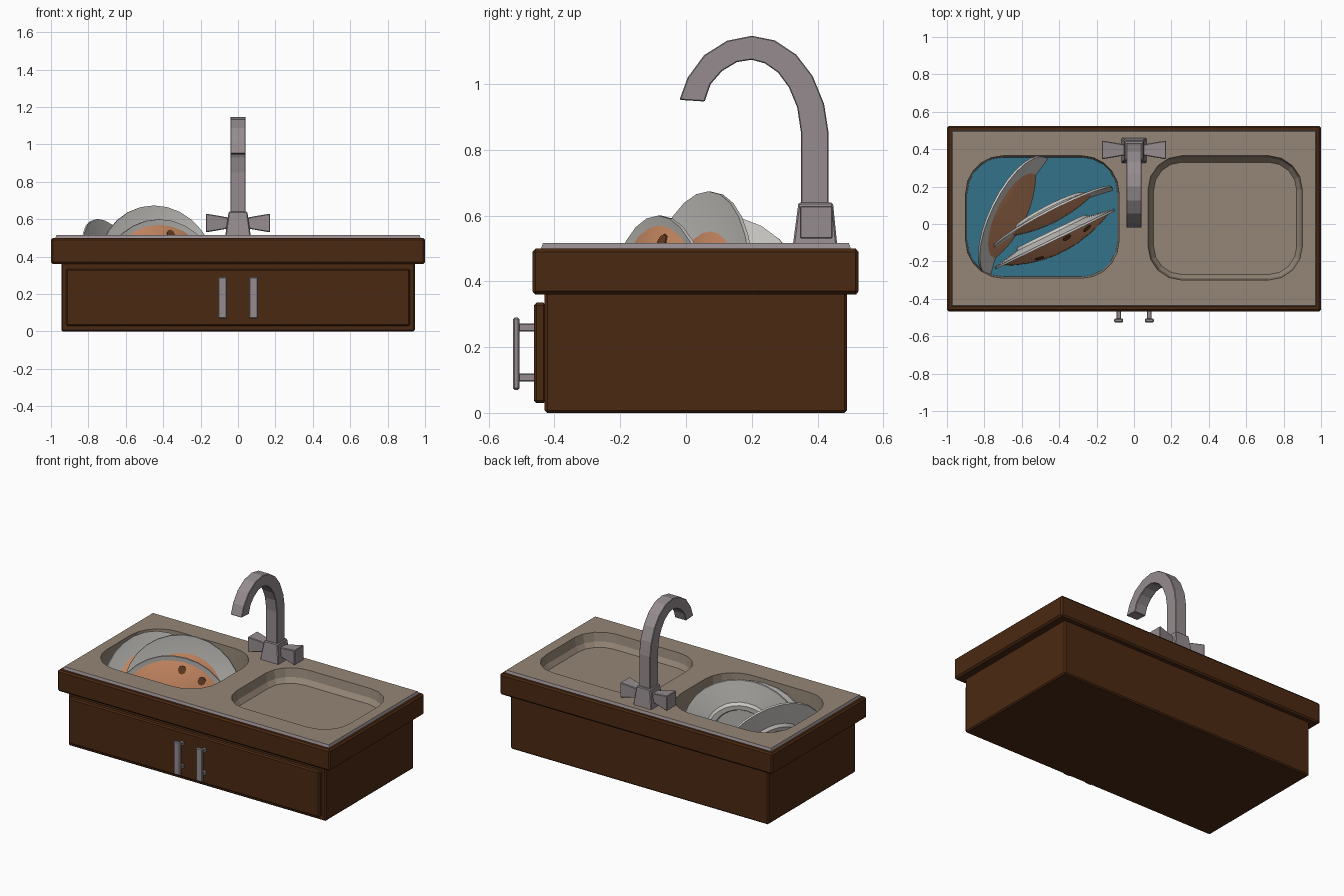
import bpy, bmesh, math
from mathutils import Vector, Matrix

if "Cube" in bpy.data.objects:
    bpy.data.objects.remove(bpy.data.objects["Cube"])


def material(name, rgb):
    m = bpy.data.materials.new(name)
    m.diffuse_color = (*rgb, 1)
    m.use_nodes = True
    m.node_tree.nodes["Principled BSDF"].inputs["Base Color"].default_value = m.diffuse_color
    return m


WOOD = material("dark wood", (0.070, 0.022, 0.006))
STONE = material("taupe sink", (0.30, 0.24, 0.185))
STEEL = material("tap metal", (0.30, 0.26, 0.27))
WATER = material("blue water", (0.035, 0.17, 0.26))
CHINA = material("white china", (0.60, 0.59, 0.56))
FOOD = material("orange food", (0.60, 0.26, 0.13))
SPOT = material("brown spots", (0.13, 0.045, 0.015))


def finish(bm, name, mat, bevel=0, smooth=False):
    me = bpy.data.meshes.new(name)
    bm.to_mesh(me)
    bm.free()
    ob = bpy.data.objects.new(name, me)
    bpy.context.collection.objects.link(ob)
    me.materials.append(mat)
    if bevel:
        mod = ob.modifiers.new("bevel", 'BEVEL')
        mod.width, mod.segments, mod.limit_method = bevel, 1, 'ANGLE'
    if smooth:
        bpy.ops.object.select_all(action='DESELECT')
        ob.select_set(True)
        bpy.context.view_layer.objects.active = ob
        bpy.ops.object.shade_smooth_by_angle(angle=math.radians(30))
    return ob


def loft(name, rings, mat, start=True, end=True, bevel=0, smooth=False,
         matrix=None, clip=None):
    """Skin through rings of equal point count, with optional end caps."""
    bm = bmesh.new()
    vs = [[bm.verts.new(p) for p in r] for r in rings]
    n = len(vs[0])
    for a, b in zip(vs, vs[1:]):
        for i in range(n):
            j = (i + 1) % n
            bm.faces.new((a[i], a[j], b[j], b[i]))
    if start:
        bm.faces.new(vs[0][::-1])
    if end:
        bm.faces.new(vs[-1])
    if start and end:
        bmesh.ops.recalc_face_normals(bm, faces=bm.faces)
    if matrix:
        bm.transform(matrix)
    if clip is not None:
        bmesh.ops.bisect_plane(bm, geom=bm.verts[:] + bm.edges[:] + bm.faces[:],
                               plane_co=(0, 0, clip), plane_no=(0, 0, 1), clear_inner=True)
    return finish(bm, name, mat, bevel, smooth)


def rect(x0, x1, y0, y1, z):
    return [(x0, y0, z), (x1, y0, z), (x1, y1, z), (x0, y1, z)]


def rounded(x0, x1, y0, y1, z, r, seg=4):
    pts = []
    for k, (cx, cy) in enumerate(((x1 - r, y1 - r), (x0 + r, y1 - r),
                                  (x0 + r, y0 + r), (x1 - r, y0 + r))):
        for i in range(seg + 1):
            a = math.pi / 2 * (k + i / seg)
            pts.append((cx + r * math.cos(a), cy + r * math.sin(a), z))
    return pts


def box(name, x0, x1, y0, y1, z0, z1, mat, bevel=0.005):
    return loft(name, [rect(x0, x1, y0, y1, z0), rect(x0, x1, y0, y1, z1)], mat, bevel=bevel)


def circle(r, z, n=28):
    return [(r * math.cos(2 * math.pi * i / n), r * math.sin(2 * math.pi * i / n), z)
            for i in range(n)]


# cabinet, front panel and overhanging counter
loft("cabinet", [rect(-.945, .945, -.43, .49, z) for z in (0, .37)], WOOD, end=False, bevel=.008)
box("front_panel", -.92, .92, -.463, -.425, .03, .335, WOOD, .008)
loft("counter", [rect(-.93, .93, -.42, .48, .36), rect(-1, 1, -.467, .525, .36),
                 rect(-1, 1, -.467, .525, .50), rect(-.96, .96, -.43, .49, .50)],
     WOOD, start=False, end=False, bevel=.01)

# sink top: metal edge and a sheet with two basin openings
TOP = .517
loft("sink_edge", [rect(-.978, .978, -.443, .503, .495), rect(-.97, .97, -.435, .495, TOP)],
     STEEL, start=False, end=False)
left_rim = rounded(-.90, -.08, -.29, .365, TOP, .2, 5)
right_rim = rounded(.075, .90, -.30, .365, TOP, .18)
bm = bmesh.new()
edges = []
for loop in (rect(-.97, .97, -.435, .495, TOP), left_rim, right_rim):
    v = [bm.verts.new(p) for p in loop]
    edges += [bm.edges.new((v[i - 1], v[i])) for i in range(len(v))]
bmesh.ops.triangle_fill(bm, use_beauty=True, edges=edges, normal=(0, 0, 1))
for f in bm.faces:
    f.normal_update()
    if f.normal.z < 0:
        f.normal_flip()
finish(bm, "sink_top", STONE)

# basins: deep left one with water, shallow right one
loft("left_basin", [left_rim, rounded(-.89, -.09, -.28, .355, .20, .19, 5)], STONE, start=False)
loft("right_basin", [right_rim, rounded(.085, .89, -.29, .355, .46, .17),
                     rounded(.105, .87, -.27, .33, .43, .15)], STONE, start=False)
bm = bmesh.new()
bm.faces.new([bm.verts.new(p) for p in rounded(-.892, -.088, -.282, .357, .25, .192, 5)])
finish(bm, "water", WATER)

# tap base and swan-neck spout as pairs of outer and inner points (y, z)
loft("tap_base", [rect(-.068, .068, .325, .46, .51), rect(-.05, .05, .342, .447, .64)],
     STEEL, bevel=.005)
outer = [(.434, .60), (.434, .85), (.42, .94), (.385, 1.025), (.335, 1.09), (.27, 1.133),
         (.20, 1.147), (.125, 1.132), (.055, 1.088), (.005, 1.02), (-.02, .952)]
inner = [(.350, .60), (.350, .85), (.338, .93), (.313, .99), (.28, 1.035), (.24, 1.063),
         (.20, 1.074), (.155, 1.067), (.11, 1.04), (.075, 1.0), (.057, .947)]
W = .041
loft("spout", [[(-W, *o), (W, *o), (W, *i), (-W, *i)] for o, i in zip(outer, inner)],
     STEEL, bevel=.003)

# tap knobs and cabinet handles, mirrored left and right
for side, s in (("left", -1), ("right", 1)):
    rings = []
    for x, h in ((.045, .028), (.10, .038), (.172, .05)):
        rings.append([(s * x, .396 + a * h, .58 + b * h)
                      for a, b in ((-1, -1), (1, -1), (1, 1), (-1, 1))])
    loft(side + "_knob", rings, STEEL, bevel=.004)
    c = s * .082
    box(side + "_handle", c - .024, c + .024, -.526, -.506, .07, .29, STEEL)
    for k, z in enumerate((.108, .26)):
        box(f"{side}_handle_post_{k}", c - .012, c + .012, -.51, -.455, z - .012, z + .012,
            STEEL, .003)

# dirty plates standing in the water: centre, turn, lean, food radius, food height
R = .355
plates = [("front_plate", (-.425, -.075, .245), 26, 0, .325, .08),
          ("middle_plate", (-.435, .04, .32), 27, 7, .235, .035),
          ("back_plate", (-.635, .04, .27), 64, 23, .25, .05)]
for name, pos, turn, lean, rf, h in plates:
    a, t = math.radians(turn), math.radians(lean)
    n = Vector((math.cos(t) * math.sin(a), -math.cos(t) * math.cos(a), math.sin(t)))
    M = Matrix.Translation(pos) @ n.to_track_quat('Z', 'Y').to_matrix().to_4x4()
    profile = ((.16, -.028), (.17, -.042), (.20, -.042), (.215, -.026),
               (R, 0), (R, .012), (.21, -.013))
    loft(name, [circle(*p) for p in profile], CHINA, smooth=True, matrix=M, clip=.24)
    z0 = .012 - (R - rf) / .145 * .025

    def dome(r):
        return z0 + h * (1 - (r / rf) ** 2)

    loft(name + "_food", [circle(rf * k, dome(rf * k)) for k in (1, .9, .75, .55, .3, .1)],
         FOOD, start=False, smooth=True, matrix=M, clip=.24)
    if name == "front_plate":
        for k, (u, v) in enumerate(((.06, .275), (.18, .21), (-.12, .14))):
            ring = [(u + p[0], v + p[1], dome(math.hypot(u + p[0], v + p[1])) + .004)
                    for p in circle(.024, 0, 8)]
            base = [(p[0], p[1], p[2] - .006) for p in ring]
            loft(f"food_spot_{k}", [base, ring], SPOT, matrix=M)
